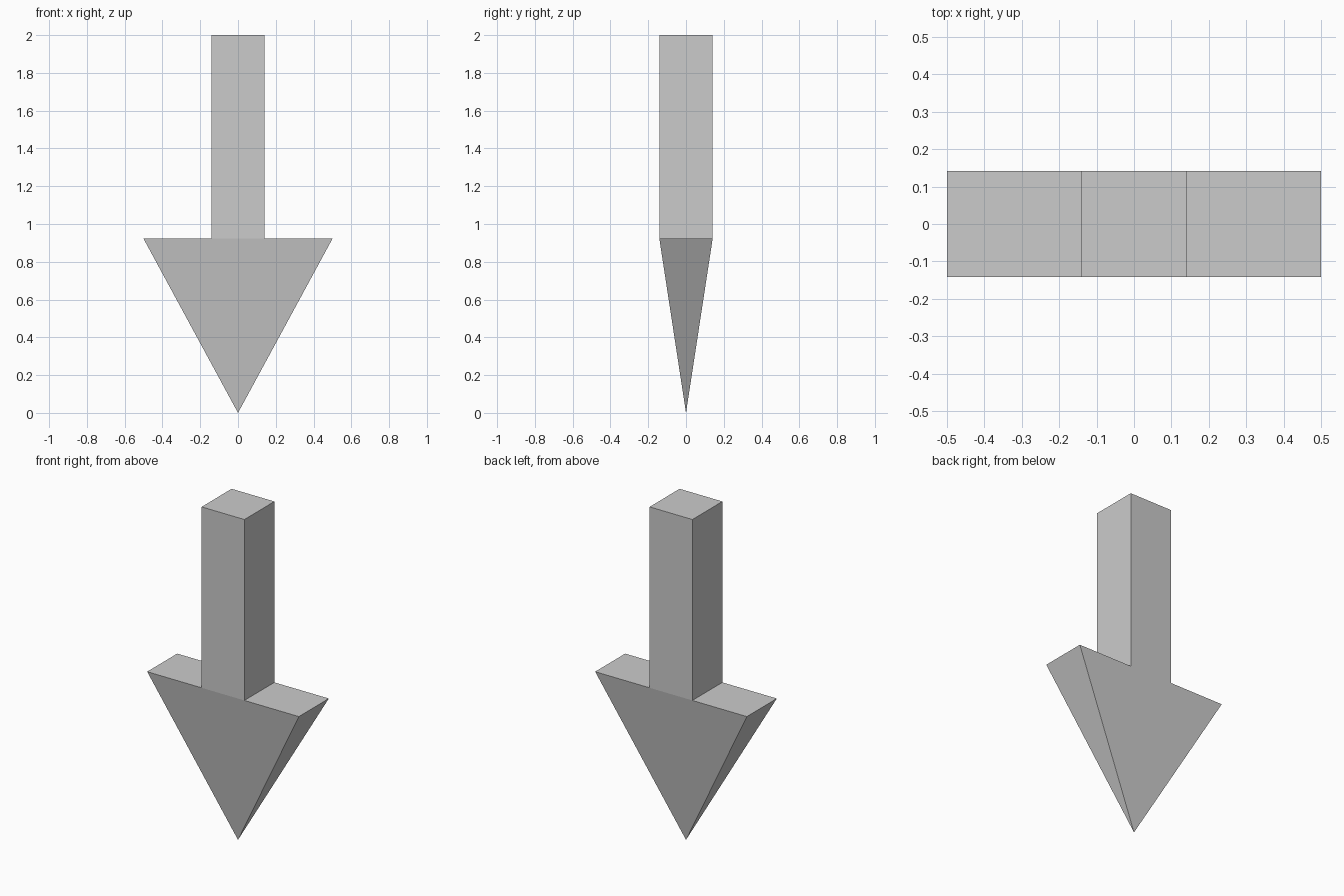
import bpy, bmesh
from mathutils import Vector

if "Cube" in bpy.data.objects:
    bpy.data.objects.remove(bpy.data.objects["Cube"])

HALF_W, HALF_D, SHAFT, HEAD_Z, TOP_Z = 0.5, 0.141, 0.141, 0.922, 2.0

bm = bmesh.new()

# Head: wedge-like pyramid pointing down, its top split into three strips
tip = bm.verts.new((0, 0, 0))
xs = (-HALF_W, -SHAFT, SHAFT, HALF_W)
front = [bm.verts.new((x, -HALF_D, HEAD_Z)) for x in xs]
back = [bm.verts.new((x, HALF_D, HEAD_Z)) for x in xs]
strips = [bm.faces.new((front[i], front[i + 1], back[i + 1], back[i])) for i in range(3)]
bm.faces.new([tip] + front[::-1])
bm.faces.new([tip] + back)
bm.faces.new((tip, back[0], front[0]))
bm.faces.new((tip, front[3], back[3]))

# Shaft: middle strip pulled up
shaft = bmesh.ops.extrude_discrete_faces  # placeholder name avoided below
result = bmesh.ops.extrude_face_region(bm, geom=[strips[1]])
top = [v for v in result["geom"] if isinstance(v, bmesh.types.BMVert)]
bmesh.ops.translate(bm, verts=top, vec=Vector((0, 0, TOP_Z - HEAD_Z)))
if strips[1].is_valid:
    bm.faces.remove(strips[1])

bmesh.ops.recalc_face_normals(bm, faces=bm.faces[:])
mesh = bpy.data.meshes.new("down_arrow")
bm.to_mesh(mesh)
bm.free()
bpy.context.collection.objects.link(bpy.data.objects.new("down_arrow", mesh))
